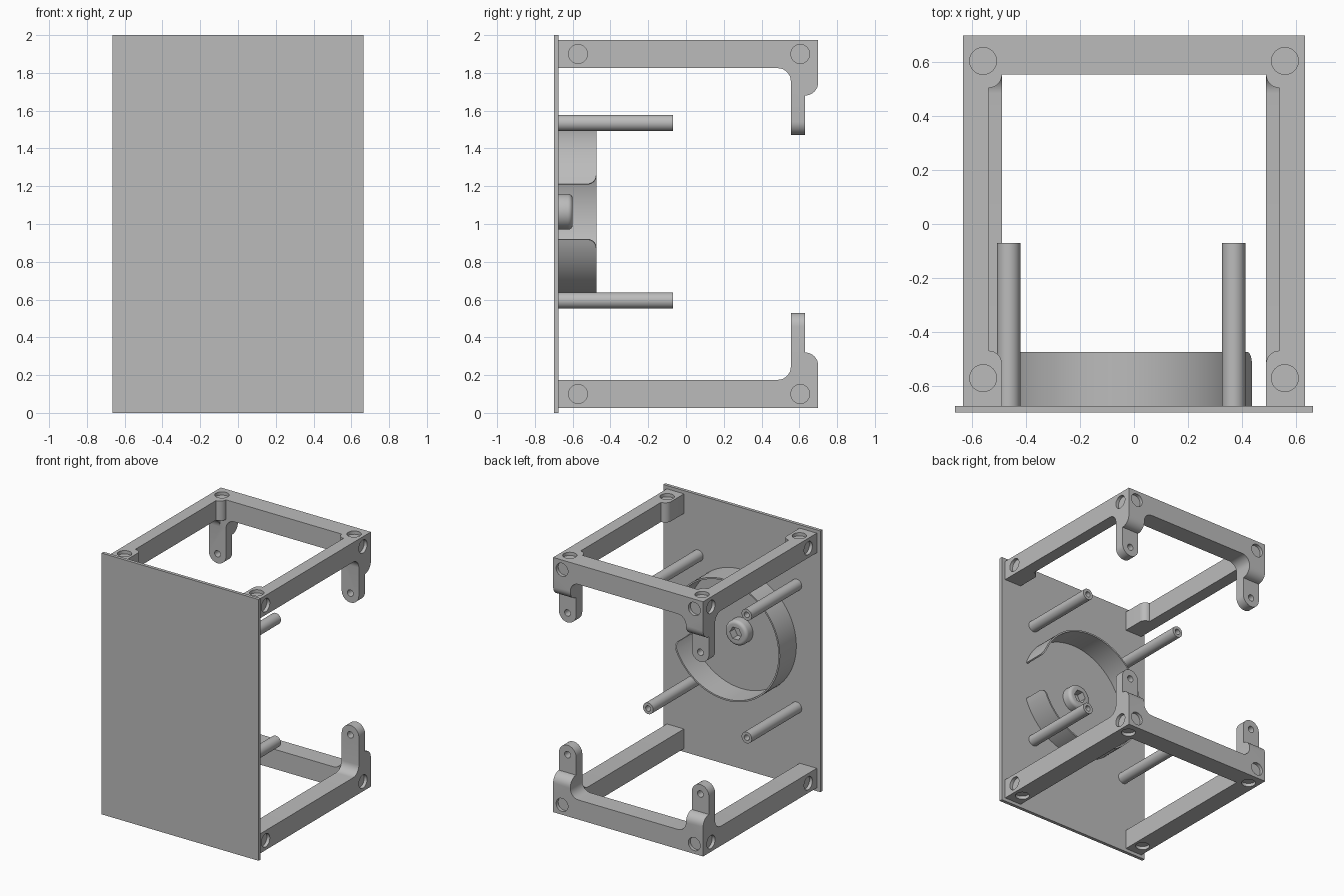
import bpy, bmesh, math
from mathutils import Vector

if "Cube" in bpy.data.objects:
    bpy.data.objects.remove(bpy.data.objects["Cube"])

grey = bpy.data.materials.new("plain grey")
grey.diffuse_color = (0.5, 0.5, 0.5, 1)
grey.use_nodes = True
grey.node_tree.nodes["Principled BSDF"].inputs["Base Color"].default_value = grey.diffuse_color


def make(name, verts, faces):
    bm = bmesh.new()
    vs = [bm.verts.new(v) for v in verts]
    for f in faces:
        bm.faces.new([vs[i] for i in f])
    bmesh.ops.recalc_face_normals(bm, faces=bm.faces)
    me = bpy.data.meshes.new(name)
    bm.to_mesh(me)
    bm.free()
    me.materials.append(grey)
    ob = bpy.data.objects.new(name, me)
    bpy.context.collection.objects.link(ob)
    return ob


def prism(name, pts, axis, a, b):
    """Extrude a 2D profile along an axis: X uses (y, z), Y uses (x, z), Z uses (x, y)."""
    put = {"X": lambda p, t: (t, p[0], p[1]),
           "Y": lambda p, t: (p[0], t, p[1]),
           "Z": lambda p, t: (p[0], p[1], t)}[axis]
    n = len(pts)
    verts = [put(p, a) for p in pts] + [put(p, b) for p in pts]
    faces = [list(range(n)), list(range(n, 2 * n))]
    faces += [[i, (i + 1) % n, n + (i + 1) % n, n + i] for i in range(n)]
    return make(name, verts, faces)


def arc(cx, cy, r, a0, a1, n=8):
    return [(cx + r * math.cos(math.radians(a0 + (a1 - a0) * i / n)),
             cy + r * math.sin(math.radians(a0 + (a1 - a0) * i / n))) for i in range(n + 1)]


def circle(cx, cy, r, n=32):
    return arc(cx, cy, r, 0, 360, n)[:-1]


def rect(x0, y0, x1, y1):
    return [(x0, y0), (x1, y0), (x1, y1), (x0, y1)]


def lathe(name, profile, cx, cz, n=32):
    """Revolve (radius, y) points around an axis parallel to y."""
    verts, faces, m = [], [], len(profile)
    for i in range(n):
        t = 2 * math.pi * i / n
        verts += [(cx + r * math.cos(t), y, cz + r * math.sin(t)) for r, y in profile]
    for i in range(n):
        j = (i + 1) % n
        faces += [[i * m + k, i * m + k + 1, j * m + k + 1, j * m + k] for k in range(m - 1)]
    faces += [[i * m for i in range(n)], [i * m + m - 1 for i in range(n)]]
    return make(name, verts, faces)


def combine(ob, unions, cuts):
    """Merge and cut solids, bake the result and drop the helpers."""
    for op, group in (("UNION", unions), ("DIFFERENCE", cuts)):
        for other in group:
            other.hide_render = True
            mod = ob.modifiers.new(op, "BOOLEAN")
            mod.operation, mod.solver, mod.object = op, "EXACT", other
    dg = bpy.context.evaluated_depsgraph_get()
    me = bpy.data.meshes.new_from_object(ob.evaluated_get(dg))
    ob.modifiers.clear()
    ob.data = me
    for other in unions + cuts:
        bpy.data.objects.remove(other)


def smooth(ob):
    bpy.ops.object.select_all(action="DESELECT")
    ob.select_set(True)
    bpy.context.view_layer.objects.active = ob
    bpy.ops.object.shade_smooth_by_angle(angle=math.radians(30))


# Front panel
FACE = -0.675
prism("front_panel", rect(-0.665, 0, 0.665, 2), "Y", -0.70, FACE)


def frame(name, flip):
    Z = (lambda z: 2 - z) if flip else (lambda z: z)
    zp = lambda pts: [(u, Z(z)) for u, z in pts]
    inner = 0.49 if flip else 0.54
    # U-shaped rails seen from above; the upper pair has thicker rounded corners
    if flip:
        half = [(0.635, 0.70), (0.635, FACE), (0.49, FACE), (0.49, 0.555)]
    else:
        half = ([(0.635, 0.70), (0.635, FACE), (0.49, FACE)]
                + arc(0.54, -0.52, 0.05, 180, 90) + arc(0.54, 0.555, 0.05, 270, 180))
    plan = half + [(-x, y) for x, y in reversed(half)]
    rails = prism(name, plan, "Z", Z(1.825), Z(1.975))
    parts, cuts = [], []
    for s in (-1, 1):
        mx = lambda pts: [(s * x, z) for x, z in zp(pts)]
        # Hanging tab with a round end
        parts.append(prism("tab", mx([(0.635, 1.85)] + arc(0.5625, 1.5425, 0.0725, 0, -180, 16)
                                     + [(0.49, 1.85)]), "Y", 0.555, 0.63))
        # Rounded thickening behind the tab
        parts.append(prism("boss", zp([(0.60, 1.85), (0.60, 1.68)] + arc(0.63, 1.75, 0.07, -90, 0)
                                      + [(0.70, 1.85)]), "X", s * 0.49, s * 0.635))
        # Fillets from the tab to the back rail and to the side rail
        parts.append(prism("back_fillet", mx([(0.50, 1.85), (0.50, 1.755)]
                                             + arc(0.42, 1.755, 0.07, 0, 90) + [(0.42, 1.85)]),
                           "Y", 0.555, 0.70))
        parts.append(prism("side_fillet", zp([(0.57, 1.85), (0.57, 1.755)]
                                             + arc(0.485, 1.755, 0.07, 0, 90) + [(0.485, 1.85)]),
                           "X", s * inner, s * 0.635))
        # Shallow round pockets and the through hole in the tab
        for y in (0.605, -0.572):
            cuts.append(prism("pocket", circle(s * 0.56, y, 0.05), "Z", Z(1.95), Z(2.05)))
            cuts.append(prism("pocket", circle(y, Z(1.9), 0.05), "X", s * 0.61, s * 0.7))
        cuts.append(prism("pocket", circle(s * 0.56, Z(1.9), 0.05), "Y", 0.675, 0.75))
        cuts.append(prism("tab_hole", circle(s * 0.5625, Z(1.5425), 0.025, 20), "Y", 0.5, 0.7))
    combine(rails, parts, cuts)
    smooth(rails)


frame("upper_frame", False)
frame("lower_frame", True)

# Standoff rods with a screw hole in the end
for x in (-0.465, 0.37):
    for z in (0.595, 1.535):
        smooth(lathe("standoff_rod", [(0.043, FACE), (0.043, -0.07), (0.021, -0.07),
                                      (0.021, -0.25)], x, z))

# Central hub with rounded rim and hexagonal socket
CZ = 1.065
hub = lathe("hub", [(0.095, FACE)] + arc(0.07, -0.625, 0.025, 0, 90, 6), 0, CZ, 48)
combine(hub, [], [prism("socket", circle(0, CZ, 0.05, 6), "Y", -0.66, -0.55)])
smooth(hub)

# Thin open ring wall, rounded at the two ends of its gap
R, T, H, F = 0.462, 0.012, 0.2, 0.05
start = math.asin(0.147 / R)
ease = [start + F / R * (1 - math.cos(math.pi / 2 * i / 8)) for i in range(9)]
end = ease[-1]
angles = ease + [end + (2 * math.pi - 2 * end) * i / 72 for i in range(1, 72)]
angles += [2 * math.pi - a for a in reversed(ease)]
verts, faces = [], []
for a in angles:
    d = min(a - start, 2 * math.pi - start - a) * R
    h = H - F + math.sqrt(max(0, F * F - max(0, F - d) ** 2))
    for r, y in ((R, FACE), (R, FACE + h), (R - T, FACE + h), (R - T, FACE)):
        verts.append(Vector((r * math.cos(a), y, CZ + r * math.sin(a))))
for i in range(len(angles) - 1):
    faces += [[4 * i + k, 4 * i + (k + 1) % 4, 4 * i + 4 + (k + 1) % 4, 4 * i + 4 + k] for k in range(4)]
faces += [[0, 1, 2, 3], [len(verts) - 4 + k for k in range(4)]]
smooth(make("ring_wall", verts, faces))
